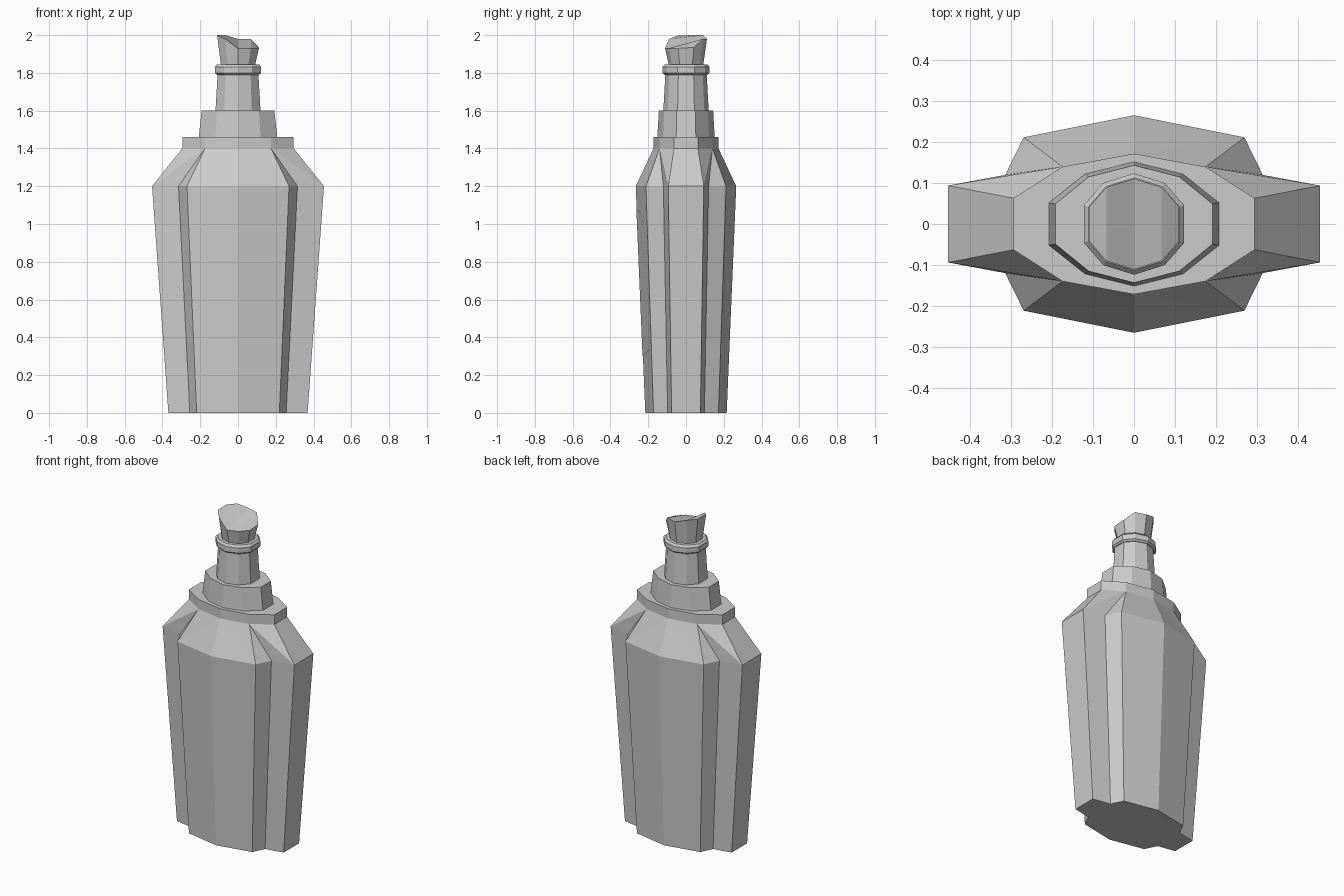
import bpy, bmesh

if "Cube" in bpy.data.objects:
    bpy.data.objects.remove(bpy.data.objects["Cube"])


def ring(quarter):
    """Mirror quarter points (x = 0 towards x max, y > 0) into a full loop."""
    right = quarter + [(x, -y) for x, y in reversed(quarter)]
    left = [(-x, y) for x, y in reversed(right) if x > 0]
    return right + left


def scaled(pts, s, sy=None):
    return [(x * s, y * (sy or s)) for x, y in pts]


def level(quarter, z):
    return [(x, y, z) for x, y in ring(quarter)]


def finish(bm, name):
    bmesh.ops.remove_doubles(bm, verts=bm.verts, dist=1e-4)
    bmesh.ops.recalc_face_normals(bm, faces=bm.faces)
    me = bpy.data.meshes.new(name)
    bm.to_mesh(me)
    bm.free()
    ob = bpy.data.objects.new(name, me)
    bpy.context.collection.objects.link(ob)
    return ob


def loft(name, levels, cap_top=True, split=False):
    bm = bmesh.new()
    loops = [[bm.verts.new(p) for p in lv] for lv in levels]
    n = len(loops[0])
    for a, b in zip(loops, loops[1:]):
        for i in range(n):
            j = (i + 1) % n
            bm.faces.new((a[i], a[j], b[j], b[i]))
    bm.faces.new(loops[0][::-1])
    if cap_top:
        bm.faces.new(loops[-1])
    else:
        # faceted top made of strips running front to back
        t, h = loops[-1], n // 2
        for i in range(h):
            quad = [t[k % n] for k in (i - 2, i - 1, h - i + 1, h - i + 2)]
            if len(set(quad)) == 4:
                bm.faces.new(quad)
    if split:
        bmesh.ops.remove_doubles(bm, verts=bm.verts, dist=1e-4)
        bmesh.ops.triangulate(bm, faces=[f for f in bm.faces if len(f.verts) == 4],
                              quad_method='LONG_EDGE')
    return finish(bm, name)


# Body with notched corners and sloping shoulders
body = [(0, .266), (.27, .212), (.315, .12), (.455, .094)]
collar = [(0, .172), (.175, .14), (.295, .063)]
shoulder = [collar[0], collar[1], collar[1], collar[2]]
loft("bottle_body", [level(scaled(body, .81), 0), level(body, 1.2),
                     level(shoulder, 1.4)], split=True)

# Flat collar and stepped neck base
loft("collar", [level(collar, 1.4), level(collar, 1.46)])
base = [(0, .152), (.12, .122), (.208, .052)]
loft("neck_base", [level(base, 1.46), level(scaled(base, .925, .945), 1.6)])

# Ten-sided neck and lip ring
deca = [(0, 1), (.59, .81), (.96, .37)]
loft("neck", [level(scaled(deca, .124, .12), 1.6), level(scaled(deca, .111, .108), 1.82)])
loft("lip_ring", [level(scaled(deca, r * 1.03, r), z) for r, z in
                  ((.113, 1.79), (.124, 1.80), (.124, 1.832), (.113, 1.845))])

# Cork with a broken, slanted top: heights per rim corner, clockwise from the back
heights = [1.98, 1.98, 1.935, 1.93, 1.93, 1.93, 1.98, 1.998, 2.0, 2.0]
rim = [(x, y, z) for (x, y), z in zip(ring(scaled(deca, .115, .111)), heights)]
bm = bmesh.new()
low = [bm.verts.new(p) for p in level(scaled(deca, .094, .091), 1.84)]
top = [bm.verts.new(p) for p in rim]
for i in range(10):
    j = (i + 1) % 10
    bm.faces.new((low[i], low[j], top[j], top[i]))
bm.faces.new(low)
for a, b, c, d in ((1, 2, 3, 4), (0, 1, 4, 5), (9, 0, 5, 6), (8, 9, 6, 7)):
    bm.faces.new([top[k] for k in (a, b, c, d)])
finish(bm, "cork")

# Thin arched label folded over the front ridge
bm = bmesh.new()


def on_front(x, z):
    s = .81 + .19 * z / 1.2
    return bm.verts.new((x, -(.266 * s - abs(x) * .2 + .002), z))


half = [(0, 1.08), (.1, 1.06), (.17, 1.0), (.2, .9), (.2, .38), (.17, .33), (0, .3)]
for side in (1, -1):
    bm.faces.new([on_front(side * x, z) for x, z in half])
finish(bm, "front_label")
